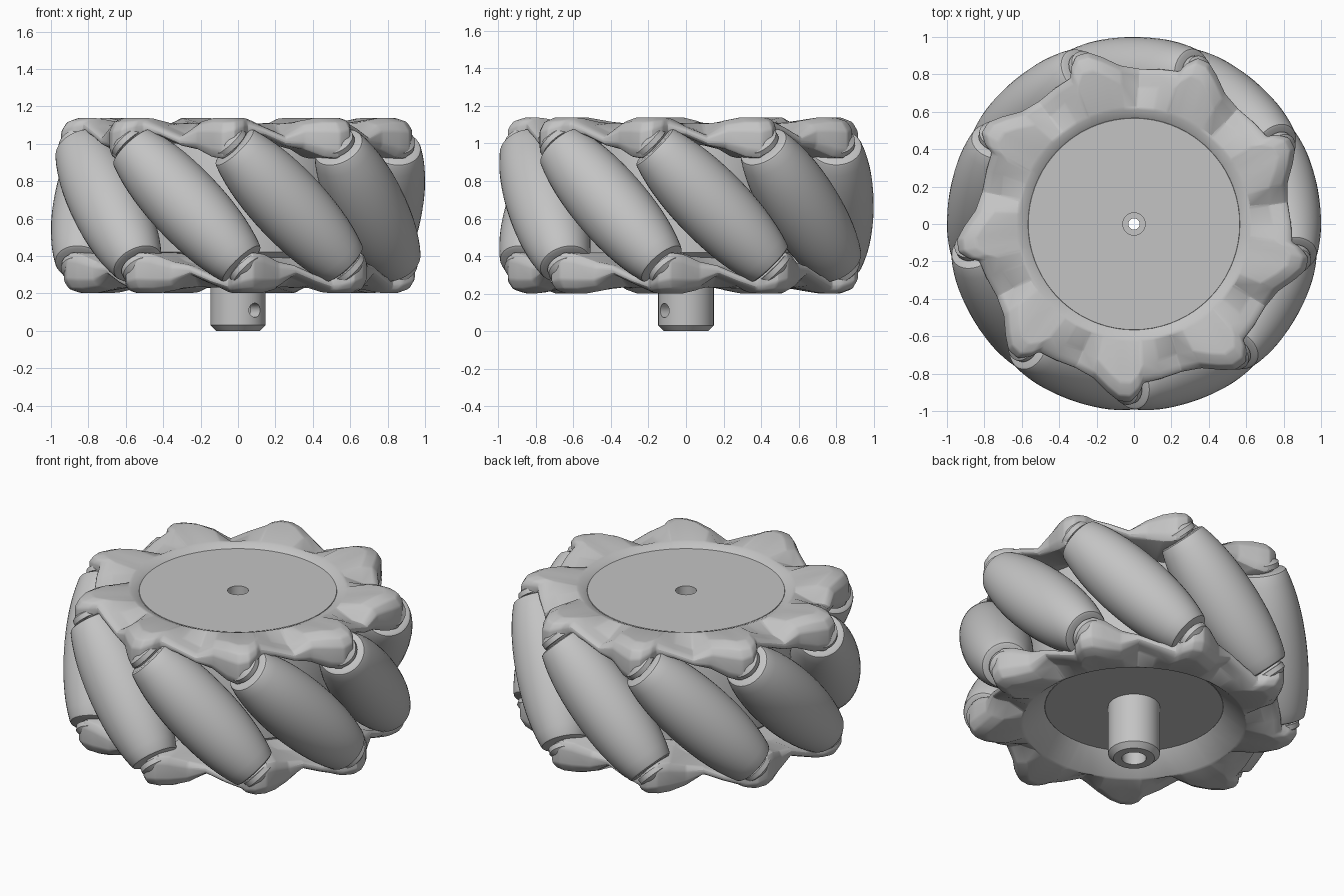
import bpy
import bmesh
from math import sin, cos, pi, radians, sqrt
from mathutils import Matrix, Vector

COUNT = 9                 # rollers and lobes around the wheel
STEP = 2 * pi / COUNT
MID = 0.67                # height of the wheel's middle plane
AXLE_R = 0.8              # distance of roller centres from the wheel axis
ROLLER_ANGLE = radians(-70)
LOBE_ANGLE = radians(-92)

cube = bpy.data.objects.get("Cube")
if cube:
    bpy.data.objects.remove(cube, do_unlink=True)

grey = bpy.data.materials.new("plain_grey")
grey.use_nodes = True
grey.diffuse_color = (0.55, 0.55, 0.55, 1)
grey.node_tree.nodes["Principled BSDF"].inputs["Base Color"].default_value = grey.diffuse_color


def loft_mesh(name, sections):
    """Join a ring of closed cross-sections into a mesh."""
    bm = bmesh.new()
    rings = [[bm.verts.new(p) for p in section] for section in sections]
    for i, ring in enumerate(rings):
        following = rings[(i + 1) % len(rings)]
        n = len(ring)
        for j in range(n):
            k = (j + 1) % n
            bm.faces.new((ring[j], following[j], following[k], ring[k]))
    bmesh.ops.remove_doubles(bm, verts=bm.verts, dist=0.0001)
    bmesh.ops.recalc_face_normals(bm, faces=bm.faces)
    mesh = bpy.data.meshes.new(name)
    bm.to_mesh(mesh)
    bm.free()
    mesh.materials.append(grey)
    return mesh


def polar(r, angle, z):
    return Vector((r * cos(angle), r * sin(angle), z))


def lathe(name, profile, sides):
    return loft_mesh(name, [[polar(r, 2 * pi * i / sides, z) for r, z in profile]
                            for i in range(sides)])


def add(name, mesh):
    obj = bpy.data.objects.new(name, mesh)
    bpy.context.collection.objects.link(obj)
    return obj


def activate(obj):
    bpy.ops.object.select_all(action="DESELECT")
    obj.select_set(True)
    bpy.context.view_layer.objects.active = obj


def smooth(obj, angle):
    activate(obj)
    bpy.ops.object.shade_smooth_by_angle(angle=radians(angle))


# Hub drum with the stepped bore and the shaft below
hub = add("hub_and_shaft", lathe("hub_and_shaft", [
    (0.06, 1.087), (0.06, 1.03), (0.03, 1.03), (0.03, 0.25), (0.07, 0.25), (0.07, 0),
    (0.118, 0), (0.148, 0.03), (0.148, 0.34), (0.51, 0.34), (0.6, 0.42),
    (0.6, 1.0), (0.565, 1.087)], 72))

# Set screw hole in the side of the shaft
side = polar(1, radians(-52), 0)
bpy.ops.mesh.primitive_cylinder_add(vertices=24, radius=0.038, depth=0.15)
cutter = bpy.context.object
cutter.name = "screw_hole_cutter"
cutter.hide_render = True
cutter.matrix_world = (Matrix.Translation(side * 0.125 + Vector((0, 0, 0.11)))
                       @ side.to_track_quat("Z", "Y").to_matrix().to_4x4())
cut = hub.modifiers.new("screw_hole", "BOOLEAN")
cut.object = cutter
cut.operation = "DIFFERENCE"
cut.solver = "EXACT"
activate(hub)
bpy.ops.object.modifier_apply(modifier=cut.name)
bpy.data.objects.remove(cutter, do_unlink=True)
smooth(hub, 30)

# One lobe: angle from its tip, outer radius, top height, lower edge
LOBE = [(-20, 0.83, 1.05, 0.99), (-13, 0.85, 1.12, 0.97), (-7, 0.91, 1.14, 0.93),
        (-3, 0.95, 1.14, 0.92), (1, 0.95, 1.14, 0.96), (4, 0.9, 1.14, 1.02),
        (5.5, 0.85, 1.135, 1.05), (12, 0.84, 1.095, 1.04)]


def end_plate(name, inner_r, inner_z, rim_r, turn_over):
    """Lobed ring that dishes inward to the hub face."""
    sections = []
    for i in range(COUNT):
        for turn, r, top, low in LOBE:
            a = LOBE_ANGLE + i * STEP + radians(turn)
            drop = top - low
            outline = [(inner_r, inner_z), (rim_r, 1.11),
                       (r - 0.1, top), (r - 0.03, top - 0.12 * drop), (r, top - 0.35 * drop),
                       (r, low + 0.2 * drop), (r - 0.02, low),
                       (0.66, min(low, 1.0)), (inner_r, inner_z - 0.08)]
            sections.append([polar(pr, a, z) for pr, z in outline])
    mesh = loft_mesh(name, sections)
    mesh.transform(turn_over)
    plate = add(name, mesh)
    bevel = plate.modifiers.new("soft_edges", "BEVEL")
    bevel.width = 0.01
    bevel.segments = 2
    bevel.limit_method = "ANGLE"
    bevel.angle_limit = radians(15)
    activate(plate)
    bpy.ops.object.modifier_apply(modifier=bevel.name)
    smooth(plate, 20)


# The lower plate is turned over about a roller's radial line
flip = (Matrix.Translation((0, 0, MID))
        @ Matrix.Rotation(pi, 4, polar(1, ROLLER_ANGLE, 0))
        @ Matrix.Translation((0, 0, -MID)))
end_plate("upper_end_plate", 0.564, 1.086, 0.62, Matrix.Identity(4))
end_plate("lower_end_plate", 0.51, 1.0, 0.64, flip)

# Barrel rollers, bulged so that together they form a round wheel
HALF = 0.43
barrel = []
for i in range(17):
    t = i / 8 - 1
    s = HALF * t
    barrel.append((sqrt(1 - s * s / 2) - AXLE_R - 0.012 * t ** 4, s))
# Rounded shoulder, gap and bearing cap
ends = [(0.0, HALF + 0.08), (0.075, HALF + 0.08), (0.1, HALF + 0.06),
        (0.1, HALF + 0.03), (0.06, HALF + 0.03), (0.06, HALF + 0.016),
        (0.122, HALF + 0.016), (0.135, HALF + 0.01)]
profile = [(r, -s) for r, s in ends] + barrel + ends[::-1]
roller_mesh = lathe("roller", profile, 40)
for i in range(COUNT):
    a = ROLLER_ANGLE + i * STEP
    axis = Vector((sin(a), -cos(a), 1)).normalized()
    roller = add("roller_%d" % (i + 1), roller_mesh)
    roller.matrix_world = (Matrix.Translation(polar(AXLE_R, a, MID))
                           @ axis.to_track_quat("Z", "Y").to_matrix().to_4x4())
    if i == 0:
        smooth(roller, 30)
